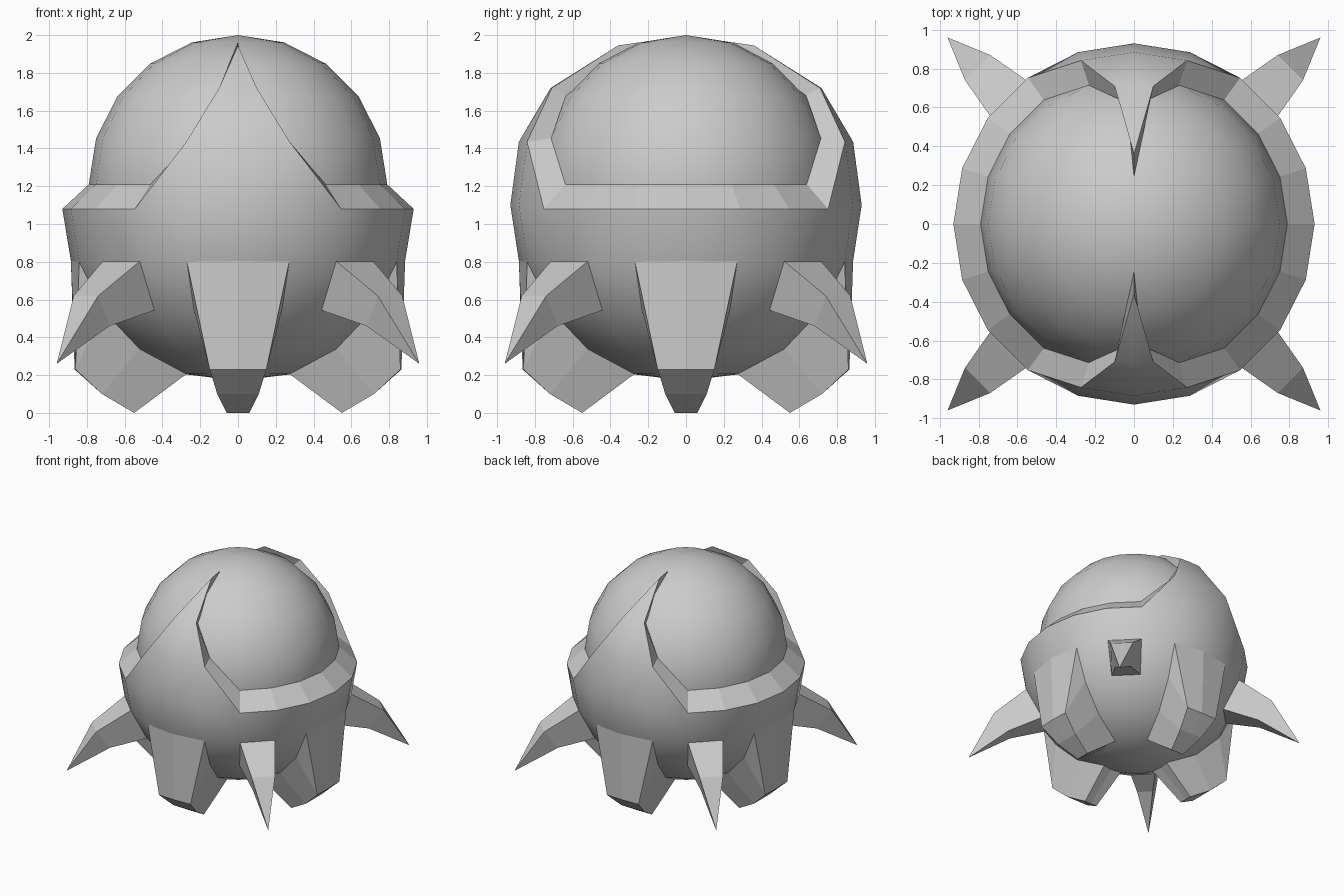
import bpy, math
from mathutils import Matrix

if "Cube" in bpy.data.objects:
    bpy.data.objects.remove(bpy.data.objects["Cube"])

R, CZ = 0.93, 1.09        # outer shell radius and centre height
r, cz = 0.79, 1.21        # inner ball


def polar(rad, deg, z):
    a = math.radians(deg)
    return (rad * math.cos(a), rad * math.sin(a), z)


def shell_pt(lat, lon):
    a = math.radians(lat)
    return polar(R * math.cos(a), lon, CZ + R * math.sin(a))


def make(name, verts, faces, smooth=False, turn=0):
    me = bpy.data.meshes.new(name)
    me.from_pydata(verts, [], faces)
    me.transform(Matrix.Rotation(math.radians(turn), 4, 'Z'))
    me.polygons.foreach_set("use_smooth", [smooth] * len(faces))
    ob = bpy.data.objects.new(name, me)
    bpy.context.collection.objects.link(ob)
    return ob


# Inner ball
bpy.ops.mesh.primitive_uv_sphere_add(segments=20, ring_count=10, radius=r, location=(0, 0, cz))
ball = bpy.context.object
ball.name = "inner_ball"
bpy.ops.object.shade_smooth()

# Outer shell: lower bowl, then a pointed panel rising at front and back
verts, faces = [], []
for lat in (0, -18, -36, -54, -72):
    for i in range(20):
        x, y, z = shell_pt(lat, i * 18)
        if lat == 0:
            z = 1.10 if abs(x) < 0.3 else 1.08
        verts.append((x, y, z))
for k in range(4):
    for i in range(20):
        j = (i + 1) % 20
        faces.append((k * 20 + i, k * 20 + 20 + i, k * 20 + 20 + j, k * 20 + j))
verts.append((0, 0, 0.17))
faces += [(80 + i, 100, 80 + (i + 1) % 20) for i in range(20)]
for start in (3, 13):
    mid = (start + 2) * 18
    b = len(verts)
    verts += [polar(0.885, mid + d, 1.435) for d in (-18, 0, 18)]
    verts += [polar(0.717, mid + d, 1.72) for d in (-8, 0, 8)]
    verts.append(polar(0.36, mid, 1.945))
    s = start
    faces += [(s, s + 1, b), (s + 1, s + 2, b + 1, b), (s + 2, s + 3, b + 2, b + 1),
              (s + 3, s + 4, b + 2), (b, b + 1, b + 4, b + 3), (b + 1, b + 2, b + 5, b + 4),
              (b + 3, b + 4, b + 6), (b + 4, b + 5, b + 6)]
make("outer_shell", verts, faces, smooth=True)

# Bevelled rim joining the shell to the ball around each side opening
base = range(-54, 55, 18)
rise_out = [(0.885, 72, 1.435), (0.717, 82, 1.72), (0.36, 90, 1.945)]
rise_in = [(0.75, 72, 1.455), (0.638, 84.5, 1.68), (0.245, 90, 1.962)]


def opening(rise, rad, z):
    left = [polar(a, -d, h) for a, d, h in reversed(rise)]
    return left + [polar(rad, d, z) for d in base] + [polar(*p) for p in rise]


outer, inner = opening(rise_out, R, 1.08), opening(rise_in, r, cz)
n = len(outer)
rim_faces = [(i, i + 1, n + i + 1, n + i) for i in range(n - 1)]
for side, turn in (("right", 0), ("left", 180)):
    make(side + "_rim", outer + inner, rim_faces, turn=turn)

# Four broad claw feet growing out of the shell
feet_out = [(0.84, 0.885, 0.273, 0.81), (0.86, 0.865, 0.15, 0.23),
            (0.72, 0.72, 0.11, 0.10), (0.55, 0.55, 0.06, 0.0)]
fv = []
for edge, centre, w, z in feet_out:
    fv += [(edge, -w, z), (centre, 0, z), (edge, w, z)]
for lat in (-36, -54, -72):
    fv += [shell_pt(lat, d) for d in (-18, 0, 18)]
ff = []
for k in range(3):
    a = k * 3
    ff += [(a, a + 1, a + 4, a + 3), (a + 1, a + 2, a + 5, a + 4)]
ff += [(0, 3, 12), (2, 14, 5), (3, 6, 15, 12), (5, 14, 17, 8),
       (6, 9, 18, 15), (8, 17, 20, 11), (9, 10, 19, 18), (10, 11, 20, 19)]
for i, side in enumerate(("right", "back", "left", "front")):
    make(side + "_claw_foot", fv, ff, turn=90 * i)

# Four drooping spikes on the diagonals
sv = [shell_pt(-18, 36), shell_pt(-18, 54), shell_pt(-36, 54), shell_pt(-36, 36),
      (0.87, 0.74, 0.62), (0.74, 0.87, 0.62), (0.68, 0.77, 0.46), (0.77, 0.68, 0.46),
      (0.96, 0.96, 0.26)]
sf = []
for i in range(4):
    j = (i + 1) % 4
    sf += [(i, i + 4, j + 4, j), (i + 4, 8, j + 4)]
for i, side in enumerate(("back_right", "back_left", "front_left", "front_right")):
    make(side + "_spike", sv, sf, turn=90 * i)

# Make every face point outwards
import bmesh
for ob in bpy.context.collection.objects:
    bm = bmesh.new()
    bm.from_mesh(ob.data)
    bmesh.ops.recalc_face_normals(bm, faces=bm.faces)
    if "rim" in ob.name or "shell" in ob.name:
        f = max(bm.faces, key=lambda q: abs(q.calc_center_median().x))
        if f.normal.dot((f.calc_center_median().x, f.calc_center_median().y, 0)) < 0:
            bmesh.ops.reverse_faces(bm, faces=bm.faces)
    bm.to_mesh(ob.data)
    bm.free()
